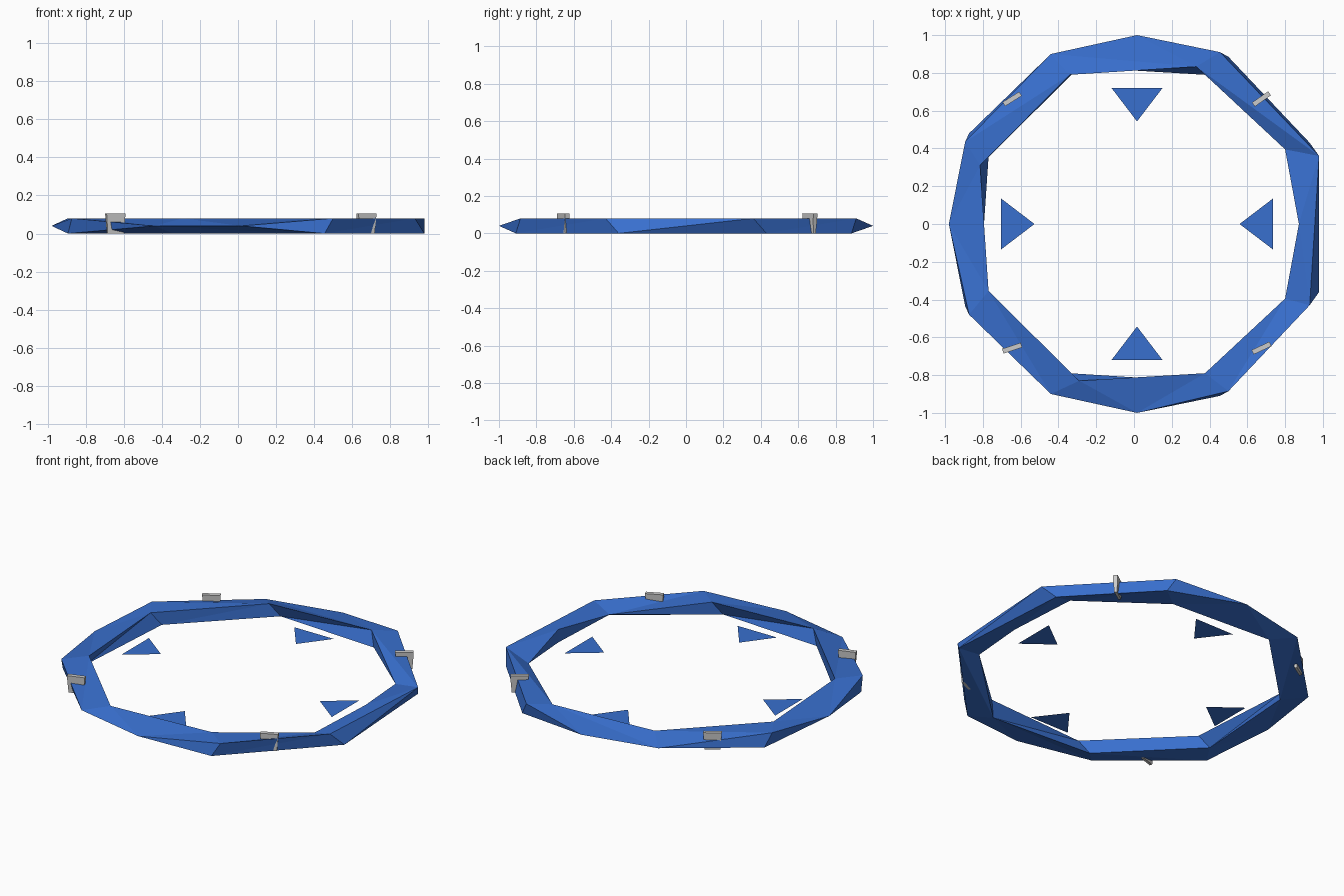
import bpy, bmesh, math
from mathutils import Vector, Matrix

if "Cube" in bpy.data.objects:
    bpy.data.objects.remove(bpy.data.objects["Cube"])

T, M = 0.08, 0.04  # top and middle height of the ring

blue = bpy.data.materials.new("blue")
blue.diffuse_color = (0.04, 0.16, 0.62, 1)
blue.use_nodes = True
blue.node_tree.nodes["Principled BSDF"].inputs["Base Color"].default_value = blue.diffuse_color


def finish(name, bm, mat=None):
    bmesh.ops.recalc_face_normals(bm, faces=bm.faces)
    me = bpy.data.meshes.new(name)
    bm.to_mesh(me)
    bm.free()
    ob = bpy.data.objects.new(name, me)
    bpy.context.collection.objects.link(ob)
    if mat:
        me.materials.append(mat)
    return ob


# Ring: upper outer and inner loops, clockwise from back right
outer = [(.455, .91, T), (.98, .36, T), (.93, -.43, T), (.5, -.885, T),
         (.016, -1, M), (-.44, -.9, M), (-.873, -.48, T), (-.98, 0, M),
         (-.894, .435, T), (-.44, .9, M), (.016, 1, M)]
inner = [(.33, .833, T), (.8, .395, M), (.873, 0, T), (.8, -.395, M),
         (.376, -.79, T), (-.29, -.83, T), (-.77, -.355, T),
         (-.815, .31, T), (-.34, .79, T)]

bm = bmesh.new()


def loops(points, shift):
    """Upper loop, and the lower loop as its half turn about the x axis."""
    n = len(points)
    up = [bm.verts.new(p) for p in points]
    low = []
    for k in range(n):
        x, y, z = points[(shift - k) % n]
        low.append(up[k] if points[k][2] == M else bm.verts.new((x, -y, T - z)))
    return up, low


def face(*vs):
    vs = list(dict.fromkeys(vs))
    if len(vs) > 2:
        bm.faces.new(vs)


o_up, o_low = loops(outer, 3)
i_up, i_low = loops(inner, 4)

# Upper and lower faces: text letter = loop, number = place in it
strips = ["o0 o1 i0", "o1 i1 i0", "o1 i2 i1", "o1 o2 i2", "o2 i3 i2",
          "o2 o3 i3", "o3 i4 i3", "o3 o4 i4", "o4 i5 i4", "o4 o5 i5",
          "o5 i6 i5", "o5 o6 i6", "o6 o7 i6", "o7 i7 i6", "o7 o8 i7",
          "o8 i8 i7", "o8 o9 i8", "o9 i0 i8", "o9 o10 i0", "o10 o0 i0"]
for s in strips:
    keys = [(w[0], int(w[1:])) for w in s.split()]
    face(*[(o_up if c == "o" else i_up)[k] for c, k in keys])
    face(*[o_low[(3 - k) % 11] if c == "o" else i_low[(4 - k) % 9] for c, k in keys])

# Side walls
for k in range(11):
    j = (k + 1) % 11
    if outer[k][2] == M and outer[j][2] == M:
        continue
    face(o_up[k], o_up[j], o_low[j])
    face(o_up[k], o_low[j], o_low[k])
for k in range(9):
    j = (k + 1) % 9
    face(i_up[k], i_up[j], i_low[k])
    face(i_up[j], i_low[j], i_low[k])
finish("ring", bm, blue)

# Four flat pointers aimed at the middle
for k, name in enumerate(("right", "back", "left", "front")):
    bm = bmesh.new()
    rot = Matrix.Rotation(k * math.pi / 2, 3, "Z")
    pts = [(.72, -.135, .02), (.72, .135, .02), (.543, 0, .02)]
    bm.faces.new([bm.verts.new(rot @ Vector(p) + Vector((.016, 0, 0))) for p in pts])
    finish(name + "_pointer", bm, blue)

# Four thin clips driven through the ring, all lying the same way
for name, x, y, ang in (("back_right", .675, .662, 35), ("front_right", .675, -.657, 25),
                        ("back_left", -.645, .662, 32), ("front_left", -.645, -.657, 18)):
    bm = bmesh.new()
    side = 1 if x > 0 else -1
    profile = [(-.052, .105), (.052, .105), (.05, .072), (.044, 0), (-.044, 0), (-.05, .078)]
    rot = Matrix.Rotation(math.radians(ang), 3, "Z")
    rings = []
    for t in (-.013, .013):
        rings.append([bm.verts.new(rot @ Vector((u, t * (1 if z > .05 else .6), z)) + Vector((x, y, 0)))
                      for u, z in profile])
    a, b = rings
    bm.faces.new(a)
    bm.faces.new(b[::-1])
    for k in range(6):
        j = (k + 1) % 6
        bm.faces.new((a[k], b[k], b[j], a[j]))
    finish(name + "_clip", bm)
